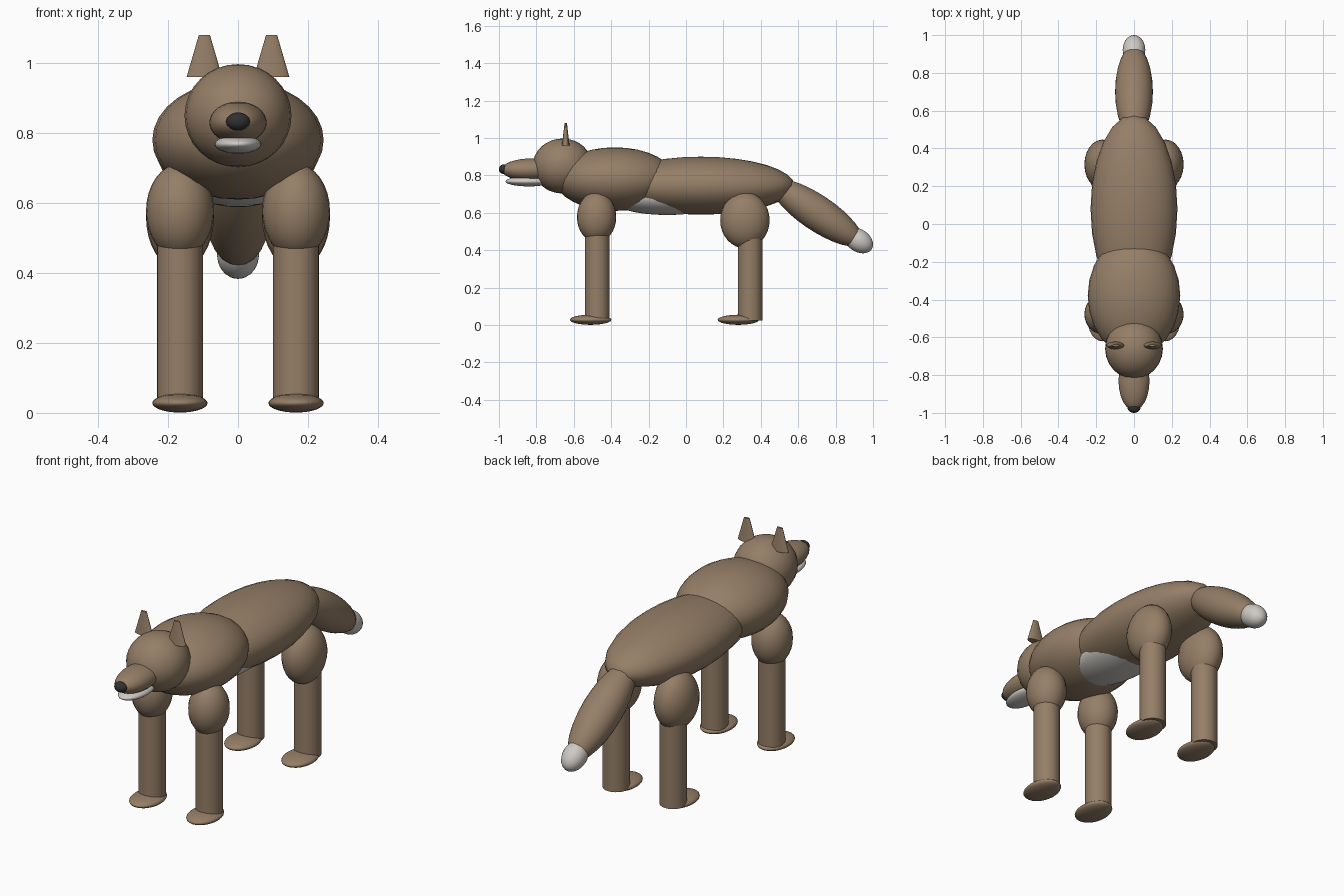
import bpy
import math

cube = bpy.data.objects.get("Cube")
if cube:
    bpy.data.objects.remove(cube, do_unlink=True)


def material(name, rgb):
    mat = bpy.data.materials.new(name)
    mat.use_nodes = True
    mat.diffuse_color = (*rgb, 1)
    mat.node_tree.nodes["Principled BSDF"].inputs["Base Color"].default_value = (*rgb, 1)
    return mat


brown = material("brown fur", (0.30, 0.21, 0.135))
white = material("pale fur", (0.62, 0.59, 0.56))
black = material("black nose", (0.03, 0.03, 0.03))


def finish(name, mat):
    ob = bpy.context.object
    ob.name = name
    ob.data.materials.append(mat)
    bpy.ops.object.shade_smooth_by_angle(angle=math.radians(40))
    return ob


def ellipsoid(name, centre, radii, mat, tilt=0):
    bpy.ops.mesh.primitive_uv_sphere_add(
        segments=24, ring_count=16, location=centre, rotation=(math.radians(tilt), 0, 0))
    bpy.context.object.scale = radii
    return finish(name, mat)


def cone(name, centre, r_base, r_top, height, mat, depth_scale=1):
    bpy.ops.mesh.primitive_cone_add(
        vertices=24, radius1=r_base, radius2=r_top, depth=height, location=centre)
    bpy.context.object.scale.y = depth_scale
    return finish(name, mat)


# Trunk
ellipsoid("body", (0, 0.08, 0.745), (0.23, 0.5, 0.155), brown)
ellipsoid("chest", (0, -0.38, 0.78), (0.245, 0.32, 0.17), brown)
ellipsoid("belly", (0, -0.1, 0.69), (0.17, 0.33, 0.102), white)

# Head
ellipsoid("head", (0, -0.66, 0.85), (0.153, 0.16, 0.147), brown)
ellipsoid("muzzle", (0, -0.83, 0.83), (0.082, 0.157, 0.06), brown)
ellipsoid("jaw", (0, -0.84, 0.768), (0.067, 0.125, 0.027), white)
ellipsoid("nose", (0, -0.973, 0.833), (0.034, 0.027, 0.026), black)

# Tail, sloping down to a pale tip
ellipsoid("tail", (0, 0.70, 0.6), (0.1, 0.29, 0.095), brown, -34)
ellipsoid("tail_tip", (0, 0.922, 0.452), (0.06, 0.085, 0.06), white, -34)

# Ears and legs on both sides
for side, sx in (("left", 1), ("right", -1)):
    cone(side + "_ear", (sx * 0.096, -0.643, 1.02), 0.051, 0.016, 0.12, brown, 0.4)
    x = sx * 0.166
    ellipsoid(side + "_shoulder", (x, -0.478, 0.577), (0.097, 0.105, 0.135), brown)
    ellipsoid(side + "_thigh", (x, 0.315, 0.56), (0.097, 0.132, 0.15), brown)
    for end, leg_y, paw_y in (("front", -0.475, -0.51), ("hind", 0.343, 0.28)):
        cone(f"{side}_{end}_leg", (x, leg_y, 0.275), 0.066, 0.066, 0.5, brown)
        ellipsoid(f"{side}_{end}_paw", (x, paw_y, 0.028), (0.079, 0.111, 0.027), brown)
